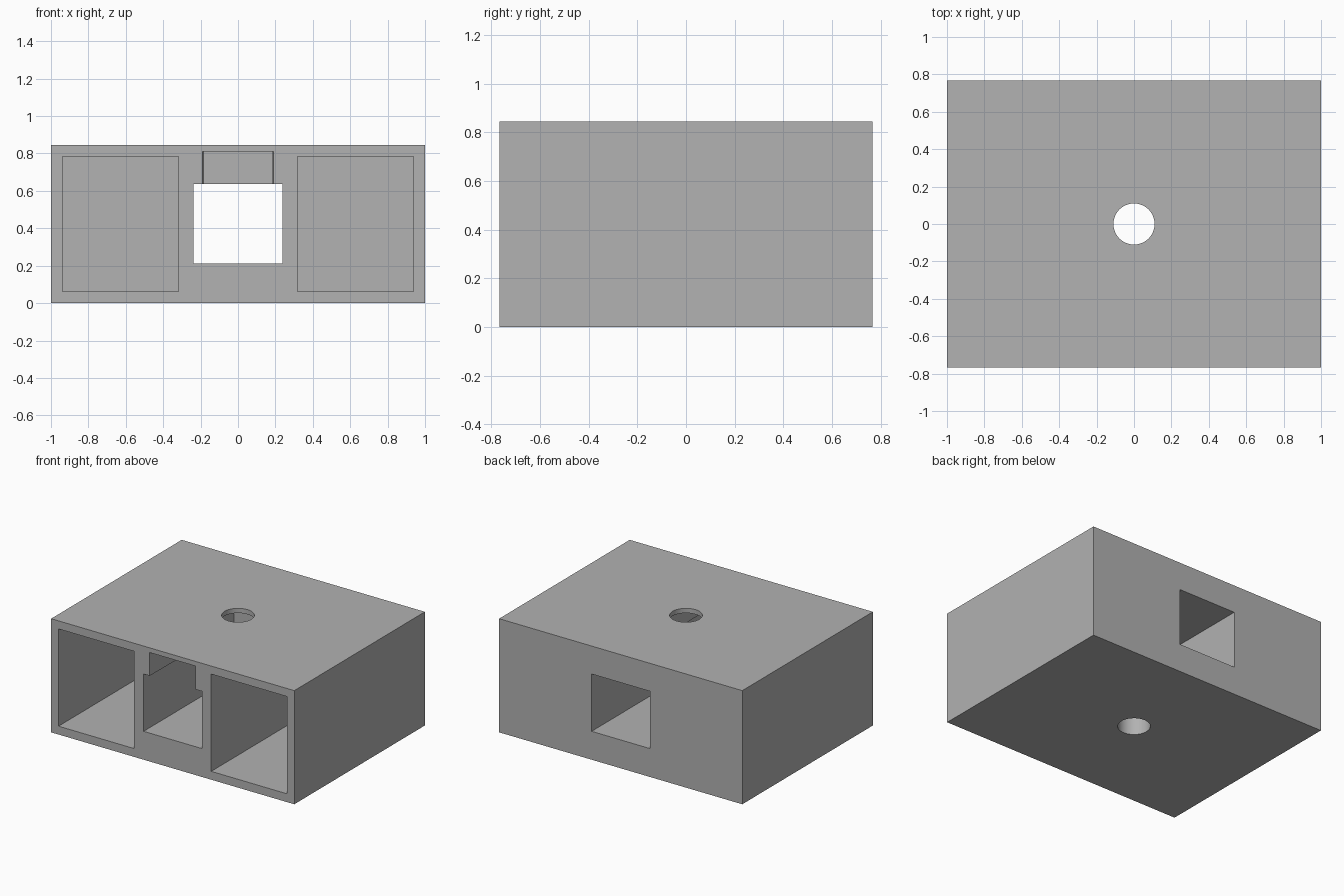
import bpy
import bmesh

default = bpy.data.objects.get("Cube")
if default:
    bpy.data.objects.remove(default, do_unlink=True)

WIDTH, DEPTH, HEIGHT = 2.0, 1.534, 0.845
FRONT, BACK = -DEPTH / 2, DEPTH / 2
OVER = 0.1  # how far cutters overshoot the surfaces

grey = bpy.data.materials.new("plain grey")
grey.use_nodes = True
colour = (0.445, 0.445, 0.445, 1)
grey.diffuse_color = colour
grey.node_tree.nodes["Principled BSDF"].inputs["Base Color"].default_value = colour


def make_object(name, bm):
    bmesh.ops.recalc_face_normals(bm, faces=bm.faces)
    mesh = bpy.data.meshes.new(name)
    bm.to_mesh(mesh)
    bm.free()
    mesh.materials.append(grey)
    obj = bpy.data.objects.new(name, mesh)
    bpy.context.collection.objects.link(obj)
    return obj


def prism(name, outline, z0, z1):
    """Extrude a plan outline from z0 up to z1."""
    bm = bmesh.new()
    face = bm.faces.new([bm.verts.new((x, y, z0)) for x, y in outline])
    top = bmesh.ops.extrude_face_region(bm, geom=[face])["geom"]
    verts = [v for v in top if isinstance(v, bmesh.types.BMVert)]
    bmesh.ops.translate(bm, verts=verts, vec=(0, 0, z1 - z0))
    return make_object(name, bm)


def box(name, x0, x1, y0, y1, z0, z1):
    return prism(name, [(x0, y0), (x1, y0), (x1, y1), (x0, y1)], z0, z1)


def cut(target, cutter):
    """Subtract the cutter, apply the result and discard the cutter."""
    cutter.hide_render = True
    mod = target.modifiers.new("cut", "BOOLEAN")
    mod.operation = "DIFFERENCE"
    mod.solver = "EXACT"
    mod.object = cutter
    bpy.context.view_layer.objects.active = target
    bpy.ops.object.modifier_apply(modifier=mod.name)
    bpy.data.objects.remove(cutter, do_unlink=True)


# Solid block
body = box("housing_block", -WIDTH / 2, WIDTH / 2, FRONT, BACK, 0, HEIGHT)

# Two deep pockets, open at the front only
for side in (-1, 1):
    xs = sorted((side * 0.317, side * 0.939))
    cut(body, box("pocket_cutter", *xs, FRONT - OVER, BACK - 0.062, 0.062, 0.785))

# Square tunnel right through from front to back
cut(body, box("tunnel_cutter", -0.239, 0.239, FRONT - OVER, BACK + OVER, 0.211, 0.637))

# Slightly tapering slot above the tunnel, ending behind the round hole
slot = [(-0.19, FRONT - OVER), (0.19, FRONT - OVER), (0.181, 0.21), (-0.181, 0.21)]
cut(body, prism("slot_cutter", slot, 0.5, 0.81))

# Round vertical hole through roof and floor
bm = bmesh.new()
bmesh.ops.create_cone(bm, cap_ends=True, segments=64, radius1=0.11, radius2=0.11,
                      depth=HEIGHT + 2 * OVER)
bmesh.ops.translate(bm, verts=bm.verts, vec=(0, 0, HEIGHT / 2))
cut(body, make_object("hole_cutter", bm))

# Smooth the hole walls, keep every edge of the block sharp
bpy.ops.object.select_all(action="DESELECT")
body.select_set(True)
bpy.context.view_layer.objects.active = body
bpy.ops.object.shade_smooth_by_angle()
